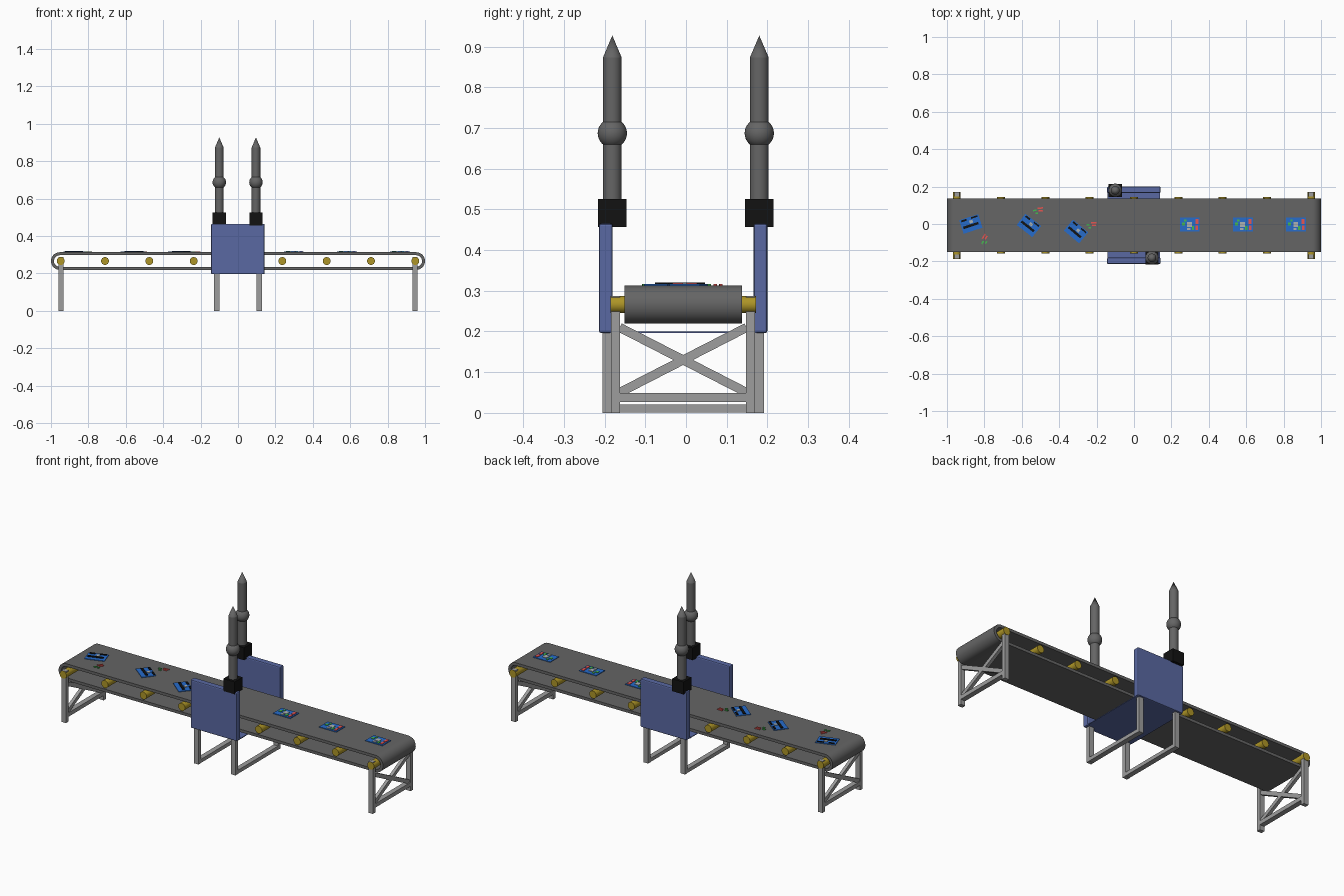
import bpy, bmesh, math
from mathutils import Vector, Matrix

if "Cube" in bpy.data.objects:
    bpy.data.objects.remove(bpy.data.objects["Cube"])

def mat(name, c):
    m = bpy.data.materials.new(name)
    m.diffuse_color = (*c, 1)
    m.use_nodes = True
    m.node_tree.nodes["Principled BSDF"].inputs["Base Color"].default_value = m.diffuse_color
    return m

DARK = mat("dark grey", (0.13, 0.13, 0.13))
STEEL = mat("frame grey", (0.34, 0.34, 0.34))
PANEL = mat("panel blue", (0.10, 0.14, 0.36))
BLACK = mat("black", (0.006, 0.006, 0.006))
YELLOW = mat("roller yellow", (0.42, 0.30, 0.02))
BOARD = mat("board blue", (0.02, 0.15, 0.60))
RED = mat("red", (0.80, 0.09, 0.08))
GREEN = mat("green", (0.06, 0.50, 0.08))
CHIP = mat("chip grey", (0.42, 0.45, 0.45))

YC = -0.007      # centre line of the belt and frames
ZB = 0.266       # roller height
TOP = 0.313      # belt surface

def finish(name, bm, m, smooth=False):
    bmesh.ops.recalc_face_normals(bm, faces=bm.faces[:])
    me = bpy.data.meshes.new(name)
    bm.to_mesh(me)
    bm.free()
    me.materials.append(m)
    ob = bpy.data.objects.new(name, me)
    bpy.context.collection.objects.link(ob)
    if smooth:
        bpy.ops.object.select_all(action='DESELECT')
        ob.select_set(True)
        bpy.context.view_layer.objects.active = ob
        bpy.ops.object.shade_smooth_by_angle(angle=math.radians(35))
    return ob

def add_box(bm, lo, hi, M=Matrix()):
    lo, hi = Vector(lo), Vector(hi)
    d = hi - lo
    bmesh.ops.create_cube(bm, size=1, matrix=M @ Matrix.Translation((lo + hi) / 2) @ Matrix.Diagonal((*d, 1)))

def boxes(name, m, items, M=Matrix()):
    bm = bmesh.new()
    for lo, hi in items:
        add_box(bm, lo, hi, M)
    return finish(name, bm, m)

# Belt: hollow stadium loop swept across the width
def stadium(r, cx, n=16):
    pts = []
    for side in (1, -1):
        for i in range(n + 1):
            a = -math.pi / 2 + math.pi * i / n
            pts.append((side * (cx + r * math.cos(a)), ZB + side * r * math.sin(a)))
    return pts

bm = bmesh.new()
R, CX = 0.047, 0.953
rings = []
for r in (R, R - 0.016):
    for y in (YC - 0.144, YC + 0.144):
        rings.append([bm.verts.new((x, y, z)) for x, z in stadium(r, CX)])
n = len(rings[0])
for a, b in ((0, 1), (1, 3), (3, 2), (2, 0)):
    for i in range(n):
        j = (i + 1) % n
        bm.faces.new((rings[a][i], rings[a][j], rings[b][j], rings[b][i]))
finish("conveyor_belt", bm, DARK, True)

# Rollers along the loop
for i in range(9):
    x = -0.948 + i * 0.237
    half = 0.179 if i in (0, 8) else 0.151
    bm = bmesh.new()
    bmesh.ops.create_cone(bm, cap_ends=True, segments=24, radius1=0.021, radius2=0.021, depth=2 * half,
                          matrix=Matrix.Translation((x, YC, ZB)) @ Matrix.Rotation(math.pi / 2, 4, 'X'))
    finish(f"roller_{i + 1}", bm, YELLOW, True)

# End frames: two legs, a low tie bar and crossed braces
for s, side in ((-1, "left"), (1, "right")):
    x0, x1 = s * 0.946 - 0.014, s * 0.946 + 0.014
    bm = bmesh.new()
    for t in (-1, 1):
        ya, yb = sorted((YC + t * 0.155, YC + t * 0.177))
        add_box(bm, (x0, ya, 0), (x1, yb, 0.287))
        ang = t * math.atan2(0.16, 0.312)
        M = Matrix.Translation((s * 0.946, YC, 0.130)) @ Matrix.Rotation(ang, 4, 'X')
        add_box(bm, (-0.009, -0.175, -0.011), (0.009, 0.175, 0.011), M)
    add_box(bm, (x0, YC - 0.156, 0.027), (x1, YC + 0.156, 0.049))
    finish(f"{side}_end_frame", bm, STEEL)

# Centre frames: U shapes carrying the panels
for s, side in ((-1, "left"), (1, "right")):
    x0, x1 = s * 0.114 - 0.014, s * 0.114 + 0.014
    boxes(f"{side}_centre_frame", STEEL, [
        ((x0, YC - 0.198, 0), (x1, YC - 0.177, 0.198)),
        ((x0, YC + 0.177, 0), (x1, YC + 0.198, 0.198)),
        ((x0, YC - 0.178, 0.001), (x1, YC + 0.178, 0.021))])

# Side panels with softened corners, joined by a thin floor plate
for t, side in ((-1, "front"), (1, "back")):
    ya, yb = sorted((YC + t * 0.173, YC + t * 0.207))
    ob = boxes(f"{side}_panel", PANEL, [((-0.144, ya, 0.196), (0.142, yb, 0.465))])
    b = ob.modifiers.new("soft corners", 'BEVEL')
    b.width, b.segments = 0.006, 2
boxes("panel_floor", PANEL, [((-0.142, YC - 0.18, 0.196), (0.140, YC + 0.18, 0.200))])

# Masts on black mounts, with a ball and a pointed tip
for x, y, side in ((0.096, -0.181, "front"), (-0.1, 0.18, "back")):
    boxes(f"{side}_mast_mount", BLACK, [((x - 0.035, y - 0.035, 0.457), (x + 0.035, y + 0.035, 0.526))])
    bm = bmesh.new()
    for r2, za, zb in ((0.023, 0.52, 0.873), (0, 0.873, 0.927)):
        bmesh.ops.create_cone(bm, cap_ends=True, segments=32, radius1=0.023, radius2=r2, depth=zb - za,
                              matrix=Matrix.Translation((x, y, (za + zb) / 2)))
    finish(f"{side}_mast", bm, DARK, True)
    bm = bmesh.new()
    bmesh.ops.create_uvsphere(bm, u_segments=32, v_segments=16, radius=0.036,
                              matrix=Matrix.Translation((x, y, 0.687)))
    finish(f"{side}_mast_ball", bm, DARK, True)

# Circuit boards: parts given as (x0, y0, x1, y1) on the board
def plates(name, m, rects, M, h, z=0.0):
    boxes(name, m, [((a, b, z), (c, d, h)) for a, b, c, d in rects], M)

def place(x, y, deg):
    return Matrix.Translation((x, y, TOP - 0.0005)) @ Matrix.Rotation(math.radians(deg), 4, 'Z')

# Finished boards on the right
for i, x in enumerate((0.298, 0.582, 0.866)):
    M, p = place(x, -0.003, 0), f"finished_board_{i + 1}"
    plates(p, BOARD, [(-0.053, -0.038, 0.053, 0.038)], M, 0.004)
    plates(p + "_chips", CHIP, [(-0.014, -0.012, 0.012, 0.014), (-0.014, -0.03, 0.004, -0.018)], M, 0.007, 0.003)
    plates(p + "_green_parts", GREEN, [(-0.042, -0.005, -0.026, 0.01), (-0.03, 0.016, -0.018, 0.026),
                                       (0.012, -0.03, 0.024, -0.008)], M, 0.007, 0.003)
    plates(p + "_red_parts", RED, [(0.032, -0.03, 0.045, -0.004), (0.03, 0.004, 0.046, 0.03)], M, 0.007, 0.003)

# Unfinished boards on the left with loose parts beside them
for i, (x, y, deg, lx, ly) in enumerate(((-0.872, 0.0, 18, -0.80, -0.08), (-0.562, -0.008, -38, -0.51, 0.075),
                                         (-0.31, -0.04, -40, -0.225, -0.002))):
    M, p = place(x, y, deg), f"unfinished_board_{i + 1}"
    plates(p, BOARD, [(-0.053, -0.038, 0.053, 0.038)], M, 0.004)
    plates(p + "_black_strips", BLACK, [(-0.045, -0.014, 0.04, -0.001), (-0.045, 0.024, -0.015, 0.034),
                                        (0.01, 0.026, 0.046, 0.034)], M, 0.008, 0.003)
    plates(p + "_chips", CHIP, [(-0.004, 0.004, 0.014, 0.02)], M, 0.007, 0.003)
    L = place(lx, ly, deg + 40)
    plates(p + "_loose_red", RED, [(-0.005, 0.006, 0.025, 0.014), (0.0, -0.008, 0.022, 0.0)], L, 0.004)
    plates(p + "_loose_green", GREEN, [(-0.03, -0.006, -0.012, 0.002), (-0.018, -0.022, -0.004, -0.014)], L, 0.004)
